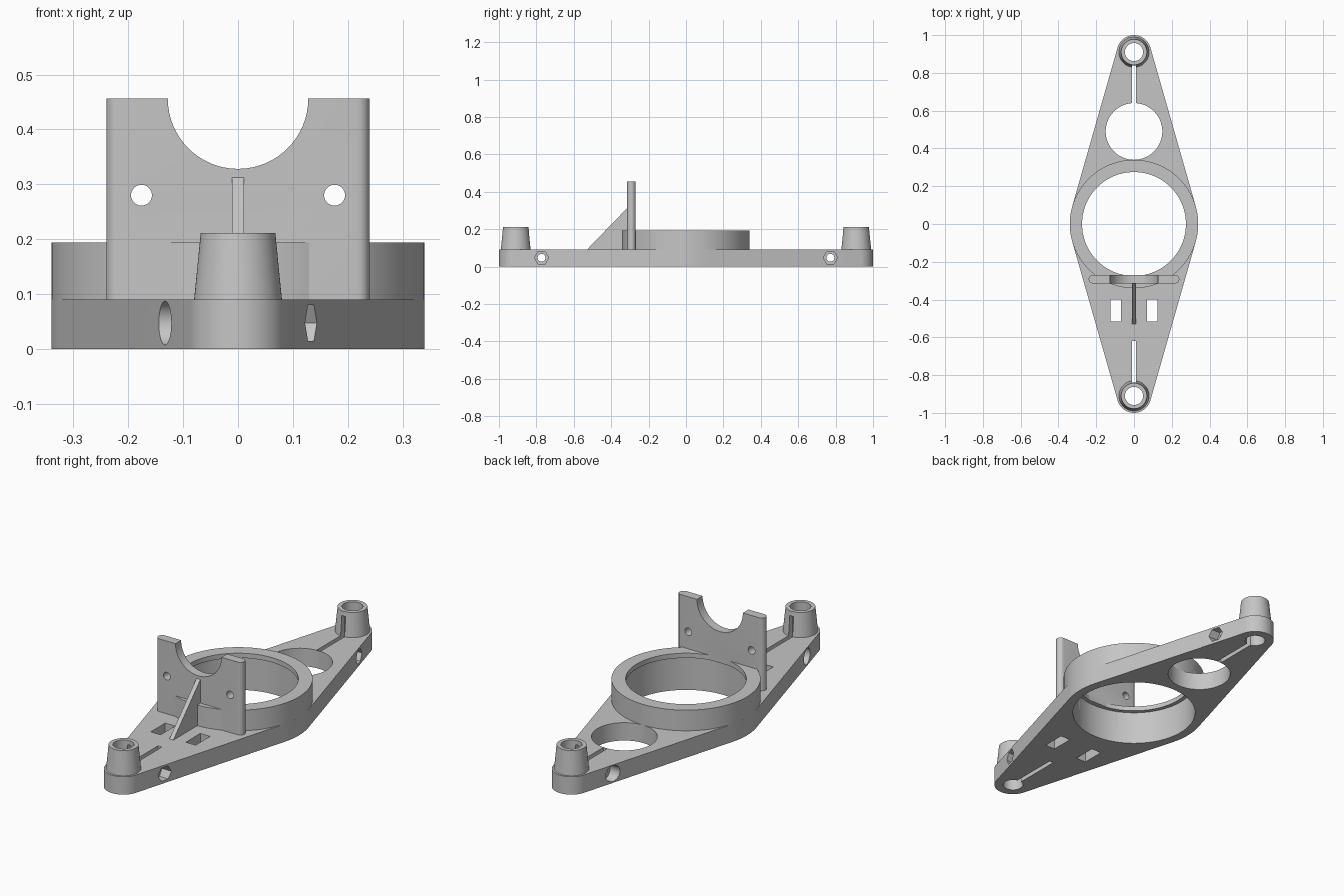
import bpy, bmesh, math
from mathutils import Matrix, Vector

if "Cube" in bpy.data.objects:
    bpy.data.objects.remove(bpy.data.objects["Cube"], do_unlink=True)

grey = bpy.data.materials.new("plain grey")
grey.use_nodes = True
grey.diffuse_color = (0.56, 0.56, 0.56, 1)
grey.node_tree.nodes["Principled BSDF"].inputs["Base Color"].default_value = grey.diffuse_color

THICK = 0.09          # base thickness
HUB_R = 0.34          # ring outer radius
BOSS_Y, TIP_R = 0.91, 0.09
PLATE_Y, PLATE_HALF = -0.292, 0.0225


def finish(name, bm):
    bmesh.ops.recalc_face_normals(bm, faces=bm.faces)
    mesh = bpy.data.meshes.new(name)
    bm.to_mesh(mesh)
    bm.free()
    mesh.materials.append(grey)
    obj = bpy.data.objects.new(name, mesh)
    bpy.context.collection.objects.link(obj)
    return obj


def prism(name, outline, depth):
    """Extrude a closed outline of 3D points along a vector."""
    bm = bmesh.new()
    face = bm.faces.new([bm.verts.new(p) for p in outline])
    new = bmesh.ops.extrude_face_region(bm, geom=[face])["geom"]
    bmesh.ops.translate(bm, vec=depth, verts=[v for v in new if isinstance(v, bmesh.types.BMVert)])
    return finish(name, bm)


def box(name, low, high):
    (x0, y0, z0), (x1, y1, z1) = low, high
    outline = [(x0, y0, z0), (x1, y0, z0), (x1, y1, z0), (x0, y1, z0)]
    return prism(name, outline, (0, 0, z1 - z0))


def cylinder(name, start, end, r1, r2=None, sides=64):
    """Cylinder or cone running between two points."""
    a, b = Vector(start), Vector(end)
    axis = b - a
    turn = Vector((0, 0, 1)).rotation_difference(axis).to_matrix().to_4x4()
    bm = bmesh.new()
    bmesh.ops.create_cone(bm, cap_ends=True, segments=sides, radius1=r1,
                          radius2=r1 if r2 is None else r2, depth=axis.length,
                          matrix=Matrix.Translation((a + b) / 2) @ turn)
    return finish(name, bm)


def cut(obj, cutters):
    """Subtract the cutters, bake the result and remove them."""
    for c in cutters:
        mod = obj.modifiers.new("cut", "BOOLEAN")
        mod.operation, mod.solver, mod.object = "DIFFERENCE", "EXACT", c
    bpy.context.view_layer.update()
    baked = bpy.data.meshes.new_from_object(obj.evaluated_get(bpy.context.evaluated_depsgraph_get()))
    obj.modifiers.clear()
    obj.data = baked
    for c in cutters:
        bpy.data.objects.remove(c, do_unlink=True)


def arc(cx, cy, r, start, end, n):
    return [(cx + r * math.cos(start + (end - start) * i / n),
             cy + r * math.sin(start + (end - start) * i / n), 0) for i in range(n + 1)]


def slot(side):
    inner = 0.64 if side > 0 else 0.62
    ys = sorted((side * inner, side * BOSS_Y))
    return box("slot_cutter", (-0.011, ys[0], -0.1), (0.011, ys[1], 0.188))


def bore():
    return cylinder("bore_cutter", (0, 0, -0.1), (0, 0, 0.17), 0.295, sides=96)


# Diamond base: tangent outline around the hub and both tips
t = math.asin((HUB_R - TIP_R) / BOSS_Y)
pi = math.pi
outline = (arc(0, BOSS_Y, TIP_R, t, pi - t, 24) + arc(0, 0, HUB_R, pi - t, pi + t, 12)
           + arc(0, -BOSS_Y, TIP_R, pi + t, 2 * pi - t, 24) + arc(0, 0, HUB_R, -t, t, 12))
base = prism("base_plate", outline, (0, 0, THICK))
holes = [bore(), cylinder("window_cutter", (0, 0.49, -0.1), (0, 0.49, 0.3), 0.15)]
for s in (-1, 1):
    y = s * BOSS_Y
    holes.append(cylinder("tip_hole_cutter", (0, y, -0.1), (0, y, 0.3), 0.048, sides=48))
    holes.append(slot(s))
    x = sorted((s * 0.07, s * 0.125))
    holes.append(box("tie_slot_cutter", (x[0], -0.515, -0.1), (x[1], -0.4, 0.3)))
    # Clamp bolt: through hole, round head recess and hexagonal nut recess
    y, z = s * 0.772, 0.047
    holes.append(cylinder("bolt_cutter", (-0.3, y, z), (0.3, y, z), 0.021, sides=32))
    holes.append(cylinder("head_cutter", (-0.3, y, z), (-0.09, y, z), 0.04, sides=32))
    nut = [(0.09, y + 0.038 * math.cos(i * pi / 3), z + 0.038 * math.sin(i * pi / 3)) for i in range(6)]
    holes.append(prism("nut_cutter", nut, (0.3, 0, 0)))
cut(base, holes)

# Raised ring with an inner lip at its top
ring = cylinder("ring_wall", (0, 0, THICK), (0, 0, 0.194), HUB_R, sides=96)
cut(ring, [bore(), cylinder("lip_cutter", (0, 0, 0.1), (0, 0, 0.3), 0.275, sides=96)])

# Tapered bosses, slit towards the middle
bosses = []
for s, name in ((-1, "front_boss"), (1, "rear_boss")):
    y = s * BOSS_Y
    boss = cylinder(name, (0, y, THICK), (0, y, 0.211), 0.08, 0.068)
    cut(boss, [cylinder("boss_hole_cutter", (0, y, 0), (0, y, 0.3), 0.048, sides=48), slot(s)])
    bosses.append(boss)

# Upright plate with rounded ends, a half-round cradle and two bolt holes;
# the bore also trims its foot where it passes through the ring
end_x = 0.24 - PLATE_HALF
outline = (arc(end_x, PLATE_Y, PLATE_HALF, -pi / 2, pi / 2, 12)
           + arc(-end_x, PLATE_Y, PLATE_HALF, pi / 2, 3 * pi / 2, 12))
plate = prism("upright_plate", [(x, y, THICK) for x, y, _ in outline], (0, 0, 0.456 - THICK))
cut(plate, [bore()] + [cylinder("plate_cutter", (x, -0.5, z), (x, -0.1, z), r)
            for x, z, r in ((0, 0.456, 0.128), (-0.176, 0.28, 0.019), (0.176, 0.28, 0.019))])

# Triangular gusset in front of the plate
gusset = prism("gusset", [(-0.011, -0.53, THICK), (-0.011, -0.3, THICK),
                          (-0.011, -0.3, 0.313), (-0.011, -0.314, 0.313)], (0.022, 0, 0))

bpy.ops.object.select_all(action="DESELECT")
for obj in [base, ring, plate, gusset] + bosses:
    obj.select_set(True)
bpy.context.view_layer.objects.active = base
bpy.ops.object.shade_smooth_by_angle(angle=math.radians(30))
